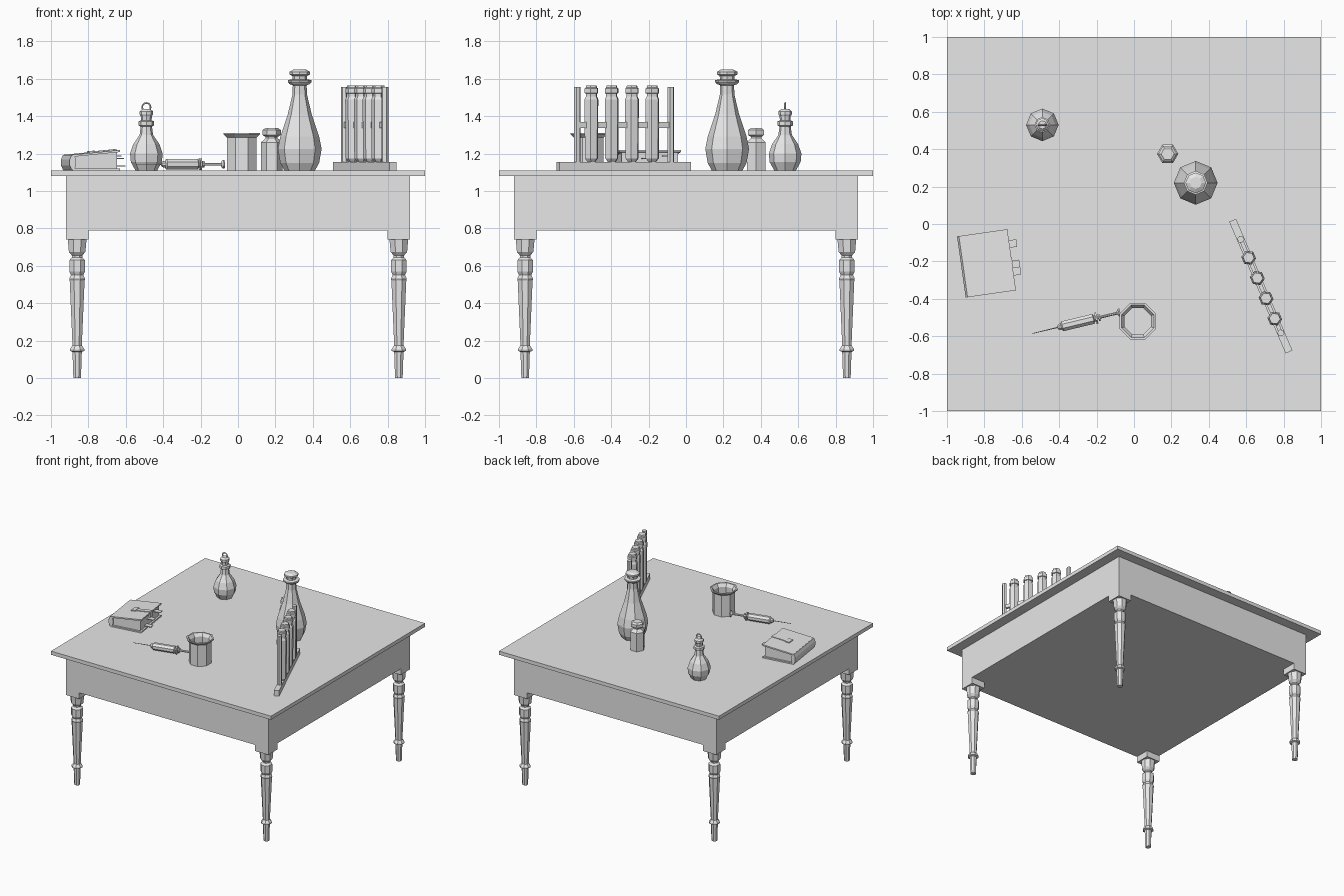
import bpy
import bmesh
from math import pi, radians, cos, sin
from mathutils import Matrix, Vector

cube = bpy.data.objects.get("Cube")
if cube:
    bpy.data.objects.remove(cube, do_unlink=True)

grey = bpy.data.materials.new("plain grey")
grey.use_nodes = True
COLOUR = (0.8, 0.8, 0.8, 1)
grey.diffuse_color = COLOUR
grey.node_tree.nodes["Principled BSDF"].inputs["Base Color"].default_value = COLOUR

TOP = 1.11  # height of the working surface


def place(x, y, z, turn=0):
    return Matrix.Translation((x, y, z)) @ Matrix.Rotation(radians(turn), 4, "Z")


def finish(name, bm, frame):
    bmesh.ops.recalc_face_normals(bm, faces=bm.faces)
    bm.transform(frame)
    mesh = bpy.data.meshes.new(name)
    bm.to_mesh(mesh)
    bm.free()
    mesh.materials.append(grey)
    obj = bpy.data.objects.new(name, mesh)
    bpy.context.collection.objects.link(obj)
    return obj


def box(name, low, high, frame=Matrix(), top_shift=None):
    """Box between two corners; top_shift(x) raises the upper and lower faces."""
    bm = bmesh.new()
    bmesh.ops.create_cube(bm, size=1)
    low, high = Vector(low), Vector(high)
    for v in bm.verts:
        v.co = Vector([low[i] if v.co[i] < 0 else high[i] for i in range(3)])
        if top_shift:
            v.co.z += top_shift(v.co.x)
    return finish(name, bm, frame)


def lathe(name, profile, sides, frame, phase=0.0):
    """Faceted turned solid from (radius, height) pairs, capped at both ends."""
    bm = bmesh.new()
    rings = []
    for r, z in profile:
        angles = [phase + 2 * pi * i / sides for i in range(sides)]
        rings.append([bm.verts.new((r * cos(a), r * sin(a), z)) for a in angles])
    for a, b in zip(rings, rings[1:]):
        for i in range(sides):
            j = (i + 1) % sides
            bm.faces.new((a[i], a[j], b[j], b[i]))
    bm.faces.new(rings[0][::-1])
    bm.faces.new(rings[-1])
    return finish(name, bm, frame)


# Table top, apron and four turned legs
box("table_top", (-1, -1, 1.08), (1, 1, TOP))
box("table_apron", (-0.92, -0.92, 0.79), (0.92, 0.92, 1.08))
leg = [(0.022, 0), (0.027, 0.14), (0.042, 0.145), (0.042, 0.155), (0.027, 0.175),
       (0.043, 0.52), (0.046, 0.53), (0.036, 0.55), (0.045, 0.57), (0.045, 0.63),
       (0.03, 0.645), (0.03, 0.655), (0.048, 0.675), (0.054, 0.74)]
for sx, side in ((1, "left"), (-1, "right")):
    for sy, end in ((-1, "front"), (1, "back")):
        spot = place(sx * 0.86, sy * 0.86, 0)
        box(f"{end}_{side}_leg_block", (-0.06, -0.06, 0.74), (0.06, 0.06, 0.8), spot)
        lathe(f"{end}_{side}_leg", leg, 8, spot, pi / 8)

# Round flask with ring stopper
flask = place(-0.49, 0.53, TOP)
lathe("round_flask", [(0.058, 0), (0.083, 0.045), (0.087, 0.09), (0.07, 0.14),
                      (0.036, 0.19), (0.03, 0.235), (0.042, 0.24), (0.042, 0.262),
                      (0.03, 0.267)], 8, flask)
lathe("flask_stopper", [(0.027, 0.26), (0.03, 0.29), (0.036, 0.3), (0.036, 0.315),
                        (0.022, 0.328)], 8, flask)
bpy.ops.mesh.primitive_torus_add(major_segments=12, minor_segments=5, major_radius=0.022,
                                 minor_radius=0.005, location=(-0.49, 0.53, TOP + 0.338),
                                 rotation=(pi / 2, 0, 0))
ring = bpy.context.object
ring.name = "stopper_ring"
ring.data.materials.append(grey)

# Tall bottle with stopper
bottle = place(0.33, 0.22, TOP)
lathe("tall_bottle", [(0.082, 0), (0.104, 0.04), (0.117, 0.115), (0.104, 0.18),
                      (0.064, 0.3), (0.039, 0.405), (0.037, 0.455), (0.055, 0.462),
                      (0.064, 0.472), (0.064, 0.482), (0.045, 0.487)], 8, bottle)
lathe("tall_bottle_stopper", [(0.038, 0.48), (0.04, 0.505), (0.055, 0.513),
                              (0.055, 0.527), (0.032, 0.54)], 8, bottle)

# Small six-sided bottle
vial = place(0.18, 0.375, TOP)
lathe("small_bottle", [(0.057, 0), (0.057, 0.15), (0.032, 0.172), (0.032, 0.185)], 6, vial)
lathe("small_bottle_stopper", [(0.034, 0.18), (0.05, 0.19), (0.05, 0.215),
                               (0.035, 0.226)], 6, vial)

# Open beaker with flared lip
lathe("beaker", [(0.085, 0), (0.085, 0.175), (0.106, 0.193), (0.106, 0.2),
                 (0.094, 0.2), (0.076, 0.175), (0.076, 0.012)],
      8, place(0.02, -0.52, TOP), pi / 8)

# Test tube rack
rack = place(0.678, -0.332, TOP, -66.8)
box("rack_base", (-0.383, -0.02, 0), (0.383, 0.02, 0.045), rack)
box("rack_crossbar", (-0.272, -0.01, 0.228), (0.272, 0.01, 0.258), rack)
for n, t in enumerate((-0.272, 0.272)):
    lathe(f"rack_post_{n + 1}", [(0.019, 0.04), (0.019, 0.445)], 6,
          rack @ Matrix.Translation((t, 0, 0)))
tube = [(0.022, 0.045), (0.038, 0.065), (0.04, 0.38), (0.032, 0.395), (0.032, 0.41),
        (0.039, 0.413), (0.039, 0.438), (0.032, 0.443), (0.03, 0.455)]
for n in range(4):
    lathe(f"test_tube_{n + 1}", tube, 6,
          rack @ Matrix.Translation((-0.165 + 0.118 * n, 0, 0)))

# Syringe lying on its side, needle pointing to -x
syringe = place(-0.3, -0.527, TOP + 0.033, 13.5) @ Matrix.Rotation(pi / 2, 4, "Y")
parts = {
    "syringe_needle": [(0.002, -0.25), (0.003, -0.11)],
    "syringe_barrel": [(0.012, -0.112), (0.018, -0.1), (0.018, -0.092), (0.029, -0.085),
                       (0.029, 0.085), (0.018, 0.09), (0.018, 0.098)],
    "syringe_grip": [(0.033, 0.096), (0.033, 0.106)],
    "plunger_rod": [(0.008, 0.1), (0.008, 0.222)],
    "plunger_collar": [(0.02, 0.112), (0.02, 0.122)],
    "plunger_end": [(0.01, 0.215), (0.024, 0.225), (0.024, 0.233)],
}
for name, profile in parts.items():
    lathe(name, profile, 8, syringe, pi / 8)

# Bound book, thicker at the open edge, with a strap and page markers
book = place(-0.785, -0.21, TOP, 8.1)


def slope(x):
    return 0.1 * x


box("book_back_cover", (-0.125, -0.165, 0), (0.132, 0.165, 0.01), book)
box("book_front_cover", (-0.125, -0.165, 0.085), (0.132, 0.165, 0.096), book, slope)
pages = box("book_pages", (-0.12, -0.152, 0.008), (0.118, 0.152, 0.086), book)
inverse = book.inverted()
for v in pages.data.vertices:
    local = inverse @ v.co
    if local.z > 0.04:
        local.z += slope(local.x)
        v.co = book @ local
spine = Matrix.Translation((-0.122, 0, 0.043)) @ Matrix.Rotation(pi / 2, 4, "X")
lathe("book_spine", [(0.042, -0.165), (0.042, 0.165)], 8,
      book @ spine @ Matrix.Diagonal((0.45, 1, 1, 1)), pi / 8)
box("book_strap", (-0.01, -0.02, 0.095), (0.135, 0.015, 0.101), book, slope)
box("strap_buckle", (-0.02, -0.03, 0.095), (0.015, 0.025, 0.104), book, slope)
box("strap_end", (0.125, -0.02, 0.05), (0.135, 0.015, 0.1), book, slope)
for n, (y, z) in enumerate(((0.085, 0.075), (-0.025, 0.06), (-0.065, 0.02))):
    box(f"page_marker_{n + 1}", (0.1, y - 0.02, z), (0.172, y + 0.02, z + 0.006), book)
